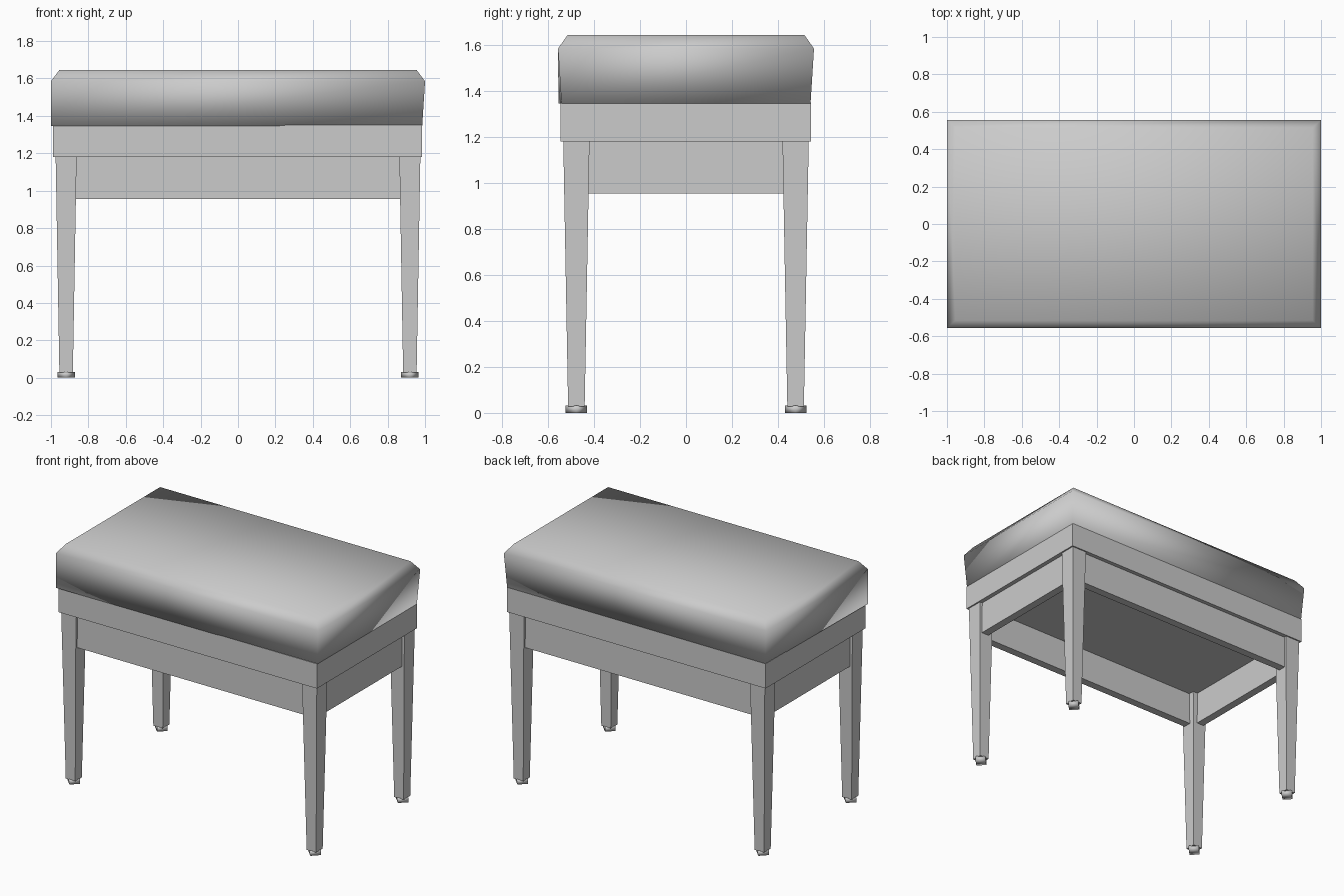
import bpy, bmesh, math

if "Cube" in bpy.data.objects:
    bpy.data.objects.remove(bpy.data.objects["Cube"])


def finish(name, bm, smooth=False):
    bmesh.ops.recalc_face_normals(bm, faces=bm.faces)
    mesh = bpy.data.meshes.new(name)
    bm.to_mesh(mesh)
    bm.free()
    for p in mesh.polygons:
        p.use_smooth = smooth
    ob = bpy.data.objects.new(name, mesh)
    bpy.context.collection.objects.link(ob)
    return ob


def loft(name, rings, smooth=False):
    """Closed solid through rectangles (cx, cy, half_x, half_y, z)."""
    bm = bmesh.new()
    loops = [[bm.verts.new((cx + sx * hx, cy + sy * hy, z))
              for sx, sy in ((-1, -1), (1, -1), (1, 1), (-1, 1))]
             for cx, cy, hx, hy, z in rings]
    for a, b in zip(loops, loops[1:]):
        for i in range(4):
            j = (i + 1) % 4
            bm.faces.new((a[i], a[j], b[j], b[i]))
    bm.faces.new(loops[0][::-1])
    bm.faces.new(loops[-1])
    return finish(name, bm, smooth)


def box(name, x0, x1, y0, y1, z0, z1):
    cx, cy, hx, hy = (x0 + x1) / 2, (y0 + y1) / 2, (x1 - x0) / 2, (y1 - y0) / 2
    return loft(name, [(cx, cy, hx, hy, z0), (cx, cy, hx, hy, z1)])


# Soft cushion, one lower corner bulging out slightly
cushion = loft("cushion", [(0, 0, 0.985, 0.542, 1.347),
                           (0, 0, 1.0, 0.557, 1.585),
                           (0, 0, 0.955, 0.515, 1.645)], smooth=True)
cushion.data.vertices[0].co = (-1.0, -0.555, 1.347)

# Seat frame
box("seat_frame", -0.988, 0.985, -0.547, 0.543, 1.18, 1.35)

# Apron boards between the legs
for s, side in ((-1, "front"), (1, "back")):
    y0, y1 = sorted((s * 0.46, s * 0.515))
    box(side + "_apron", -0.88, 0.88, y0, y1, 0.955, 1.18)
for s, side in ((-1, "left"), (1, "right")):
    x0, x1 = sorted((s * 0.90, s * 0.955))
    box(side + "_apron", x0, x1, -0.44, 0.44, 0.955, 1.18)

# Tapered legs with small diamond feet
for sx, xn in ((-1, "left"), (1, "right")):
    for sy, yn in ((-1, "front"), (1, "back")):
        x, y = sx * 0.919, sy * 0.477
        loft(f"{yn}_{xn}_leg", [(x, y, 0.036, 0.036, 0.028),
                                (x, y, 0.056, 0.057, 1.18)])
        bm = bmesh.new()
        bmesh.ops.create_cone(bm, cap_ends=True, segments=4,
                              radius1=0.047, radius2=0.047, depth=0.032)
        # corners of the foot point along x and y
        bmesh.ops.translate(bm, verts=bm.verts, vec=(x, y, 0.016))
        finish(f"{yn}_{xn}_foot", bm, smooth=True)
